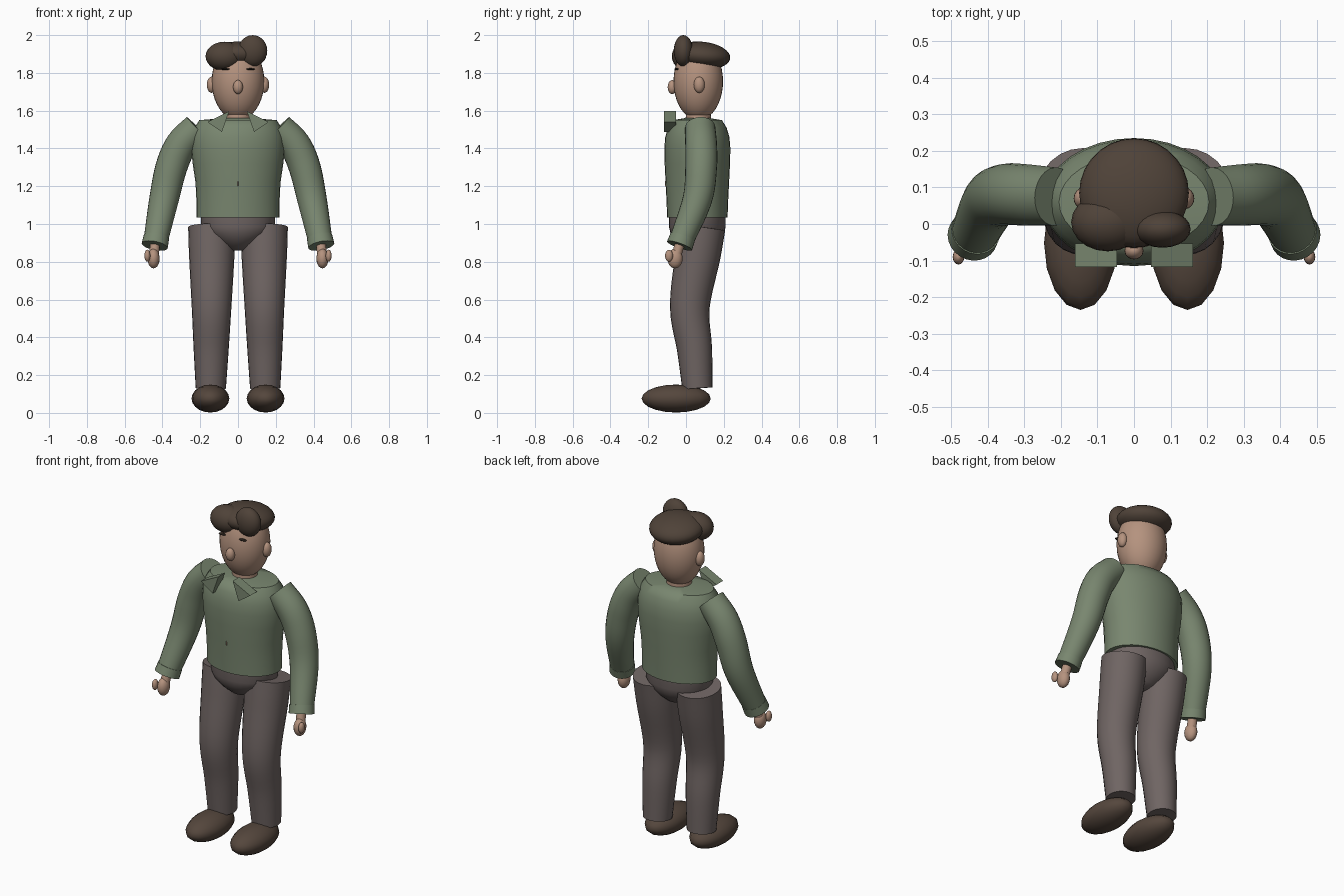
import bpy, bmesh, math
from mathutils import Vector, Matrix

cube = bpy.data.objects.get("Cube")
if cube:
    bpy.data.objects.remove(cube)


def material(name, rgb):
    m = bpy.data.materials.new(name)
    m.use_nodes = True
    m.diffuse_color = (*rgb, 1)
    m.node_tree.nodes["Principled BSDF"].inputs["Base Color"].default_value = (*rgb, 1)
    return m


SKIN = material("skin", (.46, .29, .21))
SHIRT = material("shirt green", (.19, .24, .16))
TROUSERS = material("trouser grey", (.16, .13, .125))
SHOE = material("shoe brown", (.09, .062, .046))
HAIR = material("hair brown", (.078, .055, .04))
BROW = material("brow dark", (.02, .014, .01))


def finish(name, bm, mat, angle=50):
    bmesh.ops.recalc_face_normals(bm, faces=bm.faces)
    mesh = bpy.data.meshes.new(name)
    bm.to_mesh(mesh)
    bm.free()
    mesh.materials.append(mat)
    ob = bpy.data.objects.new(name, mesh)
    bpy.context.collection.objects.link(ob)
    bpy.ops.object.select_all(action='DESELECT')
    ob.select_set(True)
    bpy.context.view_layer.objects.active = ob
    bpy.ops.object.shade_smooth_by_angle(angle=math.radians(angle))
    return ob


def ball(name, centre, radii, mat, seg=24, rows=14, tilt=0):
    bm = bmesh.new()
    bmesh.ops.create_uvsphere(bm, u_segments=seg, v_segments=rows, radius=1)
    place = (Matrix.Translation(centre) @ Matrix.Rotation(tilt, 4, 'X')
             @ Matrix.Diagonal((*radii, 1)))
    bm.transform(place)
    return finish(name, bm, mat)


def loft(name, rings, mat, seg=24):
    """Skin capped elliptical rings: (centre, direction, x radius, y radius)."""
    bm = bmesh.new()
    loops = []
    for centre, axis, rx, ry in rings:
        y = axis.cross(Vector((1, 0, 0))).normalized()
        x = y.cross(axis).normalized()
        turns = [2 * math.pi * i / seg for i in range(seg)]
        loops.append([bm.verts.new(centre + x * rx * math.cos(t) + y * ry * math.sin(t))
                      for t in turns])
    for a, b in zip(loops, loops[1:]):
        for i in range(seg):
            j = (i + 1) % seg
            bm.faces.new((a[i], a[j], b[j], b[i]))
    bm.faces.new(loops[0])
    bm.faces.new(loops[-1])
    return finish(name, bm, mat)


def stack(name, profile, y, mat):
    up = Vector((0, 0, 1))
    return loft(name, [(Vector((0, y, z)), up, rx, ry) for z, rx, ry in profile], mat, 32)


def tube(name, path, mat, steps=5):
    """Smooth tapered limb through (x, y, z, radius) points."""
    p = [Vector(q) for q in path]
    p = [2 * p[0] - p[1]] + p + [2 * p[-1] - p[-2]]
    pts = []
    for a, b, c, d in zip(p, p[1:], p[2:], p[3:]):
        for k in range(steps):
            t = k / steps
            pts.append(b + (c - a) * t / 2 + (2 * a - 5 * b + 4 * c - d) * t * t / 2
                       + (3 * b - a - 3 * c + d) * t ** 3 / 2)
    pts.append(p[-2])
    rings = []
    for i, q in enumerate(pts):
        axis = (pts[min(i + 1, len(pts) - 1)] - pts[max(i - 1, 0)]).to_3d().normalized()
        rings.append((q.to_3d(), axis, q.w, q.w))
    return loft(name, rings, mat)


# Torso, pelvis and neck
stack("shirt_body", [(1.035, .22, .16), (1.12, .22, .163), (1.22, .225, .168),
                     (1.32, .24, .173), (1.4, .248, .175), (1.46, .245, .17),
                     (1.51, .23, .155), (1.55, .205, .13), (1.56, .08, .07)], .06, SHIRT)
stack("pelvis", [(1.06, .195, .15), (.985, .195, .15), (.95, .175, .142),
                 (.91, .125, .115), (.875, .075, .075), (.86, .04, .04)], .06, TROUSERS)
stack("neck", [(1.5, .072, .068), (1.62, .068, .065)], .065, SKIN)
ball("shirt_gap", (0, -.095, 1.215), (.004, .017, .028), SKIN, 8, 6)

# Head
ball("head", (0, .065, 1.755), (.139, .131, .205), SKIN, 32, 20)
ball("nose", (0, -.073, 1.725), (.026, .024, .037), SKIN, 16, 10)

# Hair
ball("hair_cap", (0, .085, 1.892), (.15, .15, .073), HAIR, 28, 16, -.1)
ball("hair_sweep", (-.072, .005, 1.888), (.1, .08, .077), HAIR, 20, 12)
ball("hair_quiff", (.078, -.014, 1.917), (.077, .051, .083), HAIR, 20, 12)

for side, s in (("left", 1), ("right", -1)):
    # Face details
    ball(side + "_ear", (s * .14, .07, 1.737), (.025, .029, .043), SKIN, 16, 10)
    ball(side + "_eyebrow", (s * .067, -.05, 1.82), (.024, .012, .005), BROW, 12, 6)

    # Collar wing: triangular prism
    bm = bmesh.new()
    wing = [(.047, 1.597), (.162, 1.54), (.085, 1.487)]
    front = bm.faces.new([bm.verts.new((s * x, -.117, z)) for x, z in wing])
    ext = bmesh.ops.extrude_face_region(bm, geom=[front], use_keep_orig=True)
    bmesh.ops.translate(bm, vec=(0, .063, 0),
                        verts=[v for v in ext["geom"] if isinstance(v, bmesh.types.BMVert)])
    finish(side + "_collar", bm, SHIRT)

    # Arm, cuff and hand
    tube(side + "_sleeve", [(s * .215, .075, 1.51, .08), (s * .3, .08, 1.42, .084),
                            (s * .353, .08, 1.3, .084), (s * .392, .06, 1.13, .078),
                            (s * .437, -.027, .905, .064)], SHIRT)
    tube(side + "_cuff", [(s * .432, -.018, .93, .068), (s * .441, -.034, .885, .07)],
         SHIRT, 1)
    tube(side + "_wrist", [(s * .437, -.028, .91, .026), (s * .446, -.052, .83, .026)],
         SKIN, 1)
    ball(side + "_hand", (s * .447, -.058, .817), (.032, .04, .052), SKIN, 16, 10)
    ball(side + "_thumb", (s * .48, -.09, .832), (.016, .021, .032), SKIN, 12, 8)

    # Leg and shoe
    tube(side + "_trouser_leg", [(s * .14, .085, .985, .124), (s * .139, .062, .83, .12),
                                 (s * .14, .02, .56, .105), (s * .142, .045, .34, .093),
                                 (s * .144, .06, .13, .08)], TROUSERS)
    ball(side + "_shoe", (s * .146, -.052, .076), (.1, .183, .074), SHOE, 16, 10)
